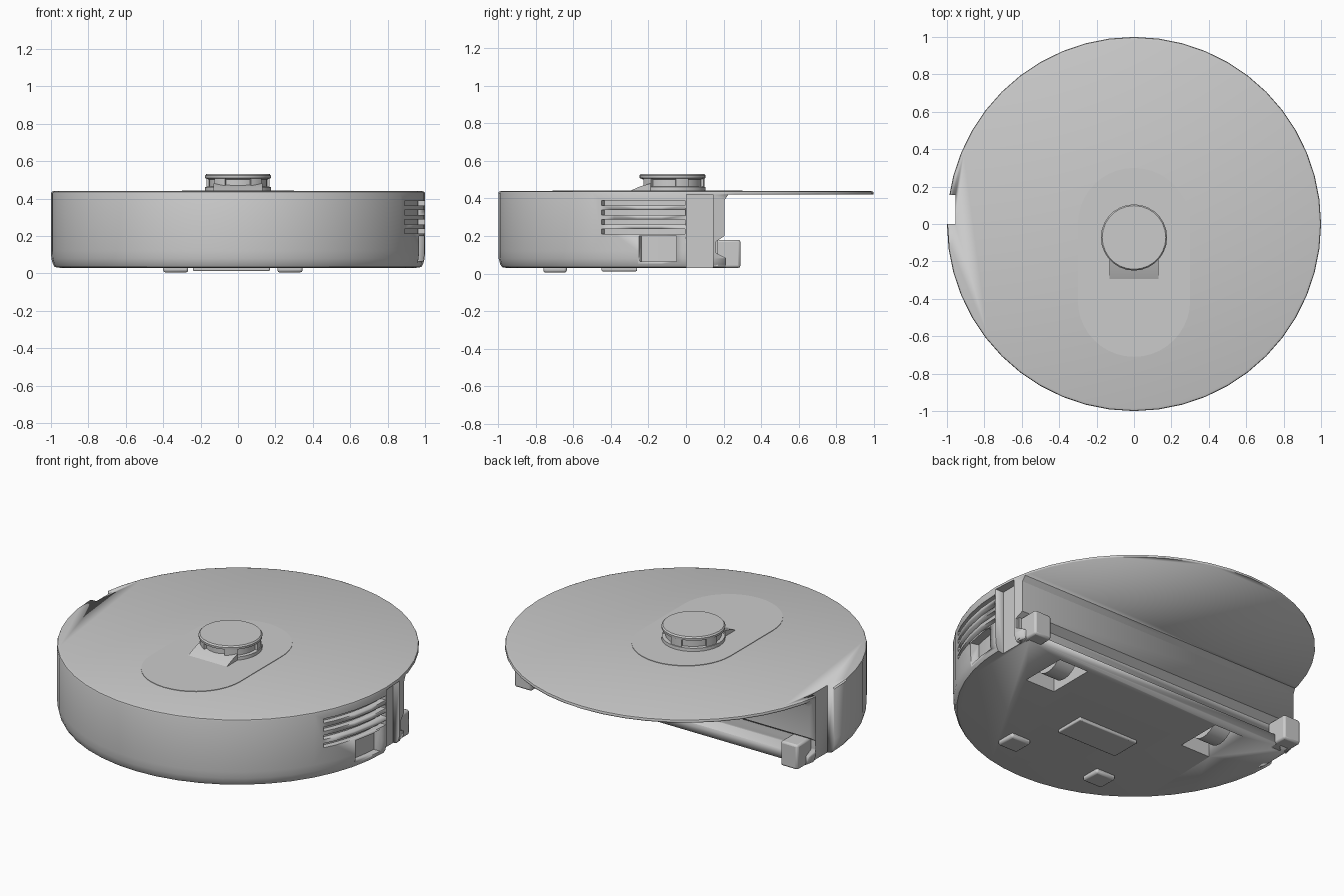
import bpy, bmesh
from math import sin, cos, pi, radians, asin

if "Cube" in bpy.data.objects:
    bpy.data.objects.remove(bpy.data.objects["Cube"])


def finish(name, bm, angle=30, bevel=0):
    bmesh.ops.recalc_face_normals(bm, faces=bm.faces[:])
    me = bpy.data.meshes.new(name)
    bm.to_mesh(me)
    bm.free()
    ob = bpy.data.objects.new(name, me)
    bpy.context.collection.objects.link(ob)
    bpy.ops.object.select_all(action='DESELECT')
    ob.select_set(True)
    bpy.context.view_layer.objects.active = ob
    bpy.ops.object.shade_smooth_by_angle(angle=radians(angle))
    if bevel:
        m = ob.modifiers.new("bevel", 'BEVEL')
        m.width, m.segments = bevel, 2
    return ob


def prism(name, pts, a, b, axis='z', **kw):
    """Extrude a 2D outline from a to b along z, or along x for (y, z) outlines."""
    bm = bmesh.new()
    def co(p, h):
        return (p[0], p[1], h) if axis == 'z' else (h, p[0], p[1])
    lo = [bm.verts.new(co(p, a)) for p in pts]
    hi = [bm.verts.new(co(p, b)) for p in pts]
    n = len(pts)
    bm.faces.new(lo)
    bm.faces.new(hi)
    for i in range(n):
        bm.faces.new((lo[i], lo[(i + 1) % n], hi[(i + 1) % n], hi[i]))
    return finish(name, bm, **kw)


def box(name, x0, x1, y0, y1, z0, z1, **kw):
    return prism(name, [(x0, y0), (x1, y0), (x1, y1), (x0, y1)], z0, z1, **kw)


def lathe(name, profile, n=48, y=0, **kw):
    """Spin (radius, z) points around a vertical axis, capped at both ends."""
    bm = bmesh.new()
    rings = [[bm.verts.new((r * cos(2 * pi * i / n), y + r * sin(2 * pi * i / n), z))
              for i in range(n)] for r, z in profile]
    for a, b in zip(rings, rings[1:]):
        for i in range(n):
            j = (i + 1) % n
            bm.faces.new((a[i], a[j], b[j], b[i]))
    bm.faces.new(rings[0])
    bm.faces.new(rings[-1])
    return finish(name, bm, **kw)


def sector(name, r0, y0, y1, z0, z1):
    """Curved slab hugging the right side of the disc."""
    a0, a1 = asin(y0), asin(y1)
    ang = [a0 + (a1 - a0) * i / 8 for i in range(9)]
    pts = [(1.06 * cos(a), 1.06 * sin(a)) for a in ang]
    pts += [(r0 * cos(a), r0 * sin(a)) for a in reversed(ang)]
    return prism(name, pts, z0, z1)


def cut(ob, cutter):
    m = ob.modifiers.new("cut", 'BOOLEAN')
    m.operation, m.solver, m.object = 'DIFFERENCE', 'EXACT', cutter
    cutter.hide_render = True
    cutter.hide_set(True)


# Round body, with the back opened up under a thin lid
body = lathe("body_shell", [(0.955, 0.03), (0.98, 0.034), (0.99, 0.05), (0.998, 0.08),
                            (1.0, 0.12), (1.0, 0.428), (0.997, 0.436), (0.985, 0.44)])
wall = [(0.21, -0.1), (0.21, 0.085), (0.16, 0.11), (0.16, 0.17), (0.205, 0.20),
        (0.205, 0.39), (0.225, 0.421), (1.2, 0.421), (1.2, -0.1)]
cut(body, prism("back_cutter", wall, -1.2, 1.2, 'x'))

# Side notches: full height on the left, below the lid on the right
cut(body, box("left_notch_cutter", -1.1, -0.955, 0.0, 0.155, -0.1, 0.6))
cut(body, box("right_notch_cutter", 0.945, 1.1, 0.003, 0.145, -0.1, 0.42))

# Vent slots and port on the right side
for i, z in enumerate((0.225, 0.275, 0.325, 0.375)):
    cut(body, sector(f"vent_cutter_{i}", 0.965, -0.45, -0.004, z - 0.013, z + 0.013))
cut(body, sector("port_cutter", 0.95, -0.25, -0.05, 0.065, 0.20))

# Wheel wells with wheels
for s, side in ((-1, "left"), (1, "right")):
    xs = sorted((s * 0.46, s * 0.66))
    cut(body, box(f"{side}_well_cutter", *xs, -0.14, 0.15, -0.1, 0.17))
    pts = [(0.0 + 0.115 * cos(2 * pi * i / 24), 0.15 + 0.115 * sin(2 * pi * i / 24))
           for i in range(24)]
    prism(f"{side}_wheel", pts, s * 0.50, s * 0.62, 'x')
    # Rear corner blocks
    xs = sorted((s * 0.84, s * 0.955))
    box(f"{side}_rear_block", *xs, 0.15, 0.29, 0.03, 0.18, bevel=0.012)

# Vertical rod on the right notch edge
box("right_notch_rod", 0.94, 0.972, 0.15, 0.17, 0.04, 0.425)

# Raised stadium panel on the lid
panel = [(0.3 * cos(pi * i / 20), 0.0 + 0.3 * sin(pi * i / 20)) for i in range(21)]
panel += [(-0.3 * cos(pi * i / 20), -0.41 - 0.3 * sin(pi * i / 20)) for i in range(21)]
prism("lid_panel", panel, 0.435, 0.443)

# Sensor turret: neck, cap, pillars and front ramp
TY = -0.072
lathe("turret_base", [(0.177, 0.435), (0.175, 0.462), (0.16, 0.464)], 28, TY)
lathe("turret_core", [(0.155, 0.44), (0.155, 0.512)], 28, TY)
lathe("turret_cap", [(0.158, 0.502), (0.176, 0.509), (0.177, 0.522), (0.17, 0.53)], 28, TY)
for k in range(5):
    a0 = radians(90 + 72 * k - 12)
    arc = [a0 + radians(24) * i / 4 for i in range(5)]
    pts = [(0.17 * cos(a), TY + 0.17 * sin(a)) for a in arc]
    pts += [(0.15 * cos(a), TY + 0.15 * sin(a)) for a in reversed(arc)]
    prism(f"turret_pillar_{k}", pts, 0.46, 0.51)
ramp = [(-0.19, 0.44), (-0.19, 0.48), (-0.245, 0.464), (-0.30, 0.44)]
prism("turret_ramp", ramp, -0.13, 0.13, 'x')

# Pads under the body
box("bottom_plate", -0.24, 0.17, -0.45, -0.26, 0.012, 0.04, bevel=0.006)
for name, x in (("left", -0.333), ("right", 0.278)):
    box(f"{name}_front_pad", x - 0.067, x + 0.067, -0.76, -0.635, 0.005, 0.04, bevel=0.012)
